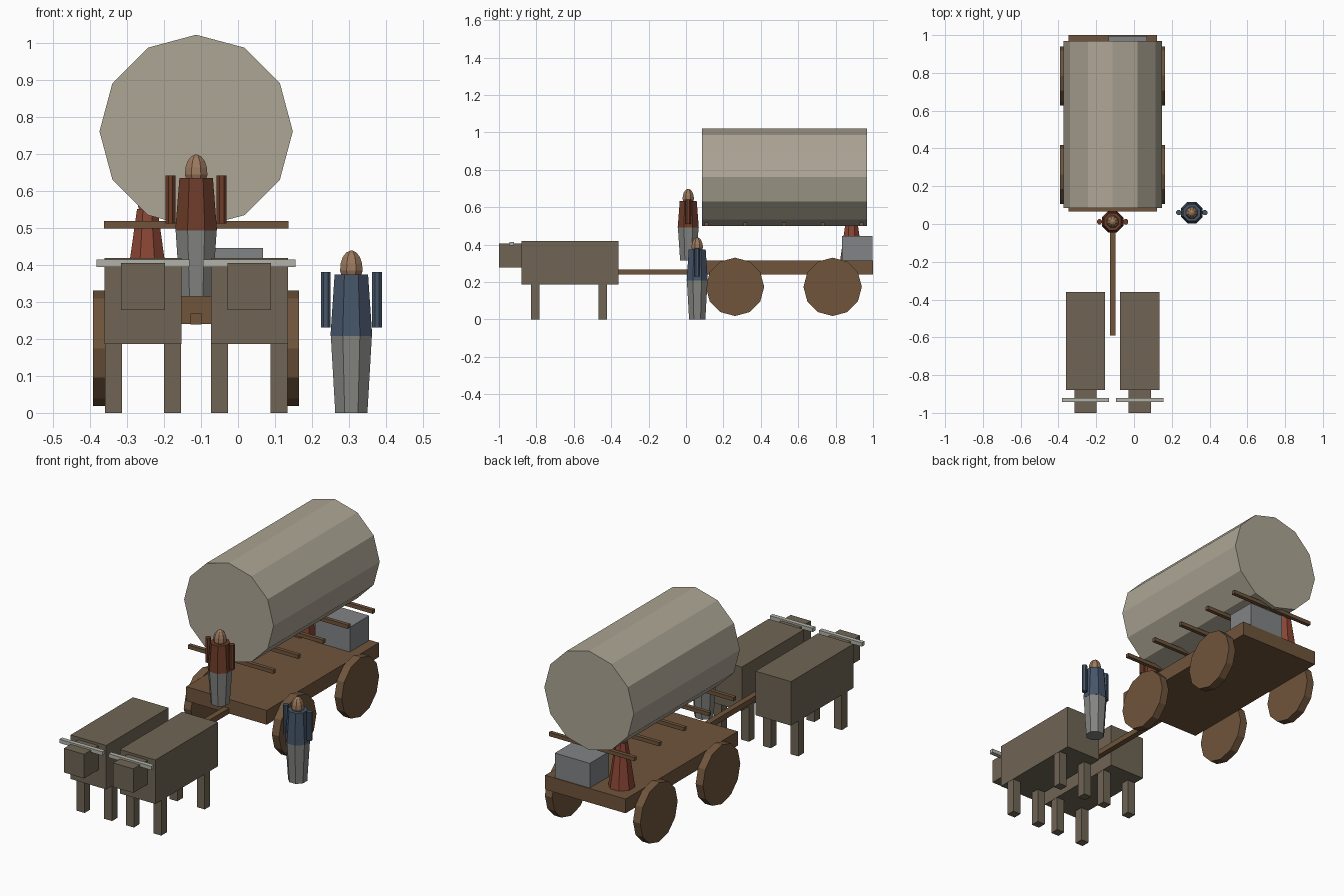
import bpy, bmesh
from math import pi, cos, sin
from mathutils import Matrix

if "Cube" in bpy.data.objects:
    bpy.data.objects.remove(bpy.data.objects["Cube"])


def material(name, rgb):
    m = bpy.data.materials.new(name)
    m.diffuse_color = (*rgb, 1)
    m.use_nodes = True
    m.node_tree.nodes["Principled BSDF"].inputs["Base Color"].default_value = m.diffuse_color
    return m


WOOD = material("wood", (0.16, 0.09, 0.045))
CANVAS = material("canvas", (0.42, 0.38, 0.30))
HIDE = material("hide", (0.16, 0.13, 0.09))
HORN = material("horn", (0.45, 0.45, 0.40))
SKIN = material("skin", (0.33, 0.19, 0.11))
BROWN = material("brown_coat", (0.15, 0.045, 0.022))
BLUE = material("blue_coat", (0.06, 0.09, 0.14))
RED = material("red_dress", (0.25, 0.06, 0.035))
GREY = material("grey", (0.23, 0.23, 0.22))
CRATE = material("crate_grey", (0.22, 0.23, 0.235))


def finish(name, bm, mat):
    bmesh.ops.recalc_face_normals(bm, faces=bm.faces)
    me = bpy.data.meshes.new(name)
    bm.to_mesh(me)
    bm.free()
    me.materials.append(mat)
    ob = bpy.data.objects.new(name, me)
    bpy.context.collection.objects.link(ob)
    return ob


def box(name, x, y, z, mat):
    """Box from (min, max) pairs."""
    bm = bmesh.new()
    size = [b - a for a, b in (x, y, z)]
    mid = [(a + b) / 2 for a, b in (x, y, z)]
    bmesh.ops.create_cube(bm, size=1, matrix=Matrix.Translation(mid) @ Matrix.Diagonal((*size, 1)))
    return finish(name, bm, mat)


def drum(name, r, depth, loc, axis, mat, n=12):
    """Closed cylinder lying along the x or y axis."""
    bm = bmesh.new()
    turn = Matrix.Rotation(pi / 2, 4, "Y" if axis == "X" else "X")
    bmesh.ops.create_cone(bm, cap_ends=True, segments=n, radius1=r, radius2=r,
                          depth=depth, matrix=Matrix.Translation(loc) @ turn)
    return finish(name, bm, mat)


def lathe(name, profile, x, y, mat, n=8):
    """Upright solid from (radius, z) rings, flat side to the front."""
    bm = bmesh.new()
    rings = [[bm.verts.new((x + r * cos((i + 0.5) * 2 * pi / n), y + r * sin((i + 0.5) * 2 * pi / n), z))
              for i in range(n)] for r, z in profile]
    for a, b in zip(rings, rings[1:]):
        for i in range(n):
            j = (i + 1) % n
            bm.faces.new((a[i], a[j], b[j], b[i]))
    bm.faces.new(rings[0][::-1])
    bm.faces.new(rings[-1])
    return finish(name, bm, mat)


def head(name, x, y, z):
    lathe(name, [(0.028, z - 0.014), (0.033, z), (0.031, z + 0.02), (0.025, z + 0.037),
                 (0.015, z + 0.049), (0.004, z + 0.054)], x, y, SKIN)


def person(name, x, y, z, k, coat):
    """Standing figure; k scales the body height."""
    lathe(name + "_legs", [(0.047, z), (0.060, z + 0.208 * k)], x, y, GREY)
    lathe(name + "_torso", [(0.061, z + 0.208 * k), (0.049, z + 0.373 * k)], x, y, coat)
    head(name + "_head", x, y, z + 0.384 * k)
    for side, s in (("left", -1), ("right", 1)):
        lathe(f"{name}_{side}_arm", [(0.0145, z + 0.23 * k), (0.0145, z + 0.381 * k)],
              x + s * 0.069, y, coat)


CX = -0.113  # wagon centre line

# wagon bed, tongue and cover
box("wagon_bed", (CX - 0.235, CX + 0.235), (0.065, 1.0), (0.24, 0.315), WOOD)
box("wagon_tongue", (CX - 0.015, CX + 0.015), (-0.59, 0.07), (0.239, 0.268), WOOD)
drum("canvas_cover", 0.261, 0.884, (CX, 0.527, 0.76), "Y", CANVAS)

# cross bars under the cover
for i in range(5):
    y = 0.11 + i * 0.207
    box(f"cross_bar_{i + 1}", (CX - 0.249, CX + 0.249), (y - 0.01, y + 0.01), (0.498, 0.518), WOOD)

# wheels
for end, y in (("front", 0.262), ("rear", 0.784)):
    for side, s in (("left", -1), ("right", 1)):
        drum(f"{end}_{side}_wheel", 0.156, 0.042, (CX + s * 0.257, y, 0.174), "X", WOOD)

# pair of oxen
for side, s in (("left", -1), ("right", 1)):
    ox = CX + s * 0.1435
    box(f"{side}_ox_body", (ox - 0.104, ox + 0.104), (-0.88, -0.36), (0.186, 0.418), HIDE)
    box(f"{side}_ox_head", (ox - 0.059, ox + 0.059), (-1.0, -0.88), (0.278, 0.405), HIDE)
    box(f"{side}_ox_horns", (ox - 0.125, ox + 0.125), (-0.943, -0.92), (0.394, 0.414), HORN)
    for end, y in (("front", -0.807), ("rear", -0.445)):
        for n, t in (("a", -1), ("b", 1)):
            lx = ox + t * 0.08
            box(f"{side}_ox_{end}_leg_{n}", (lx - 0.023, lx + 0.023), (y - 0.023, y + 0.023), (0, 0.187), HIDE)

# driver on the wagon, walker beside it
person("driver", CX, 0.012, 0.314, 0.857, BROWN)
person("walker", 0.306, 0.06, 0.0, 1.0, BLUE)

# passenger and crate at the tail
lathe("passenger_dress", [(0.066, 0.314), (0.03, 0.55)], -0.245, 0.885, RED)
head("passenger_head", -0.24, 0.885, 0.56)
box("crate", (-0.136, 0.068), (0.834, 0.996), (0.314, 0.445), CRATE)
